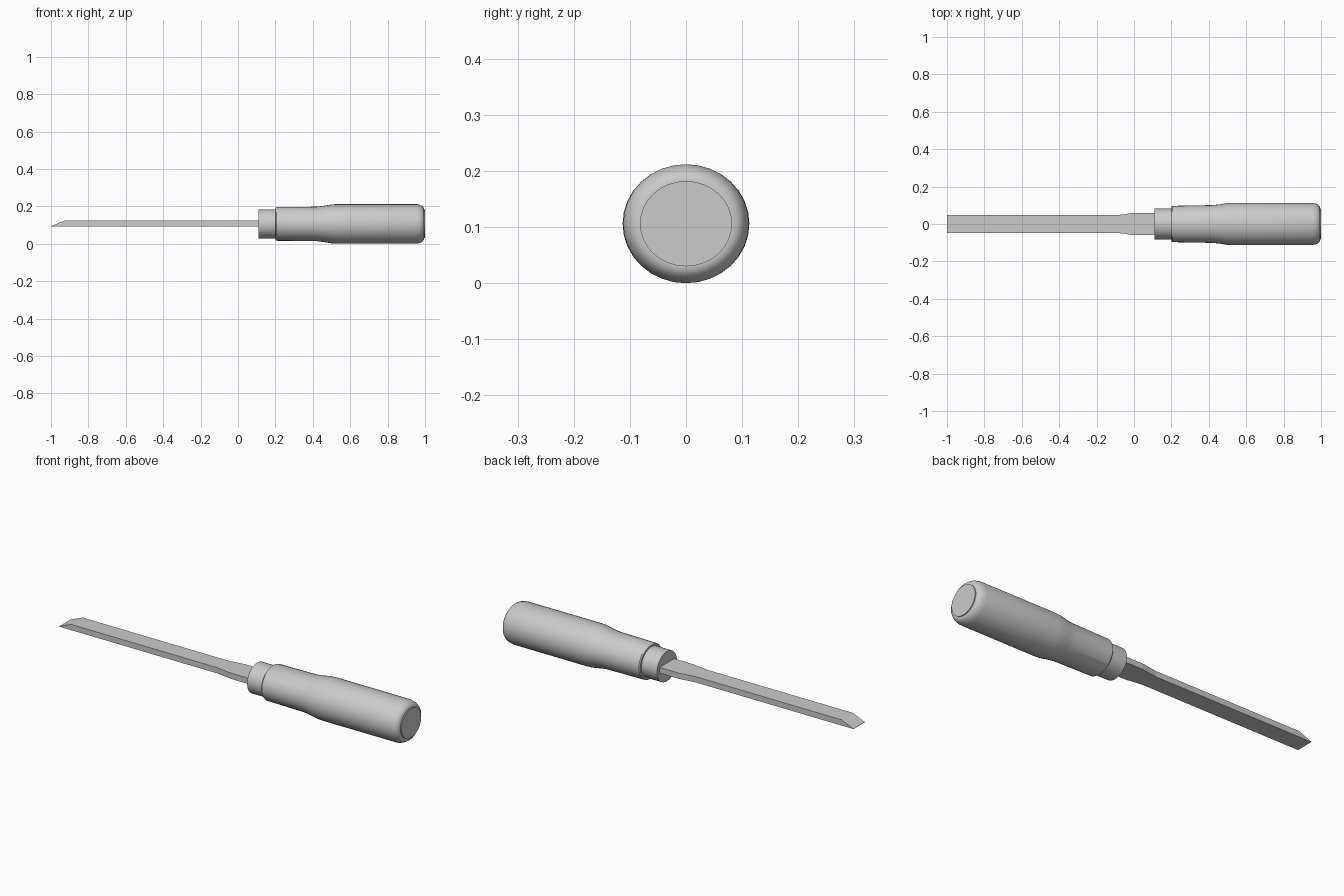
import bpy, bmesh, math
from mathutils import Vector

cube = bpy.data.objects.get("Cube")
if cube:
    bpy.data.objects.remove(cube, do_unlink=True)

AXIS_Z = 0.106
SIDES = 32

grey = bpy.data.materials.new("plain_grey")
grey.use_nodes = True
grey.diffuse_color = (0.6, 0.6, 0.6, 1)
grey.node_tree.nodes["Principled BSDF"].inputs["Base Color"].default_value = (0.6, 0.6, 0.6, 1)


def finish(name, bm, smooth):
    bmesh.ops.recalc_face_normals(bm, faces=bm.faces)
    mesh = bpy.data.meshes.new(name)
    bm.to_mesh(mesh)
    bm.free()
    mesh.materials.append(grey)
    ob = bpy.data.objects.new(name, mesh)
    bpy.context.collection.objects.link(ob)
    if smooth:
        bpy.ops.object.select_all(action='DESELECT')
        ob.select_set(True)
        bpy.context.view_layer.objects.active = ob
        bpy.ops.object.shade_smooth_by_angle(angle=math.radians(35))
    return ob


def lathe(name, profile):
    """Oval turning along x from (x, half width, half height) stations."""
    bm = bmesh.new()
    rings = []
    for x, ry, rz in profile:
        turn = [2 * math.pi * i / SIDES for i in range(SIDES)]
        rings.append([bm.verts.new((x, ry * math.cos(a), AXIS_Z + rz * math.sin(a))) for a in turn])
    for a, b in zip(rings, rings[1:]):
        for i in range(SIDES):
            j = (i + 1) % SIDES
            bm.faces.new((a[i], a[j], b[j], b[i]))
    bm.faces.new(rings[0])
    bm.faces.new(rings[-1])
    return finish(name, bm, True)


# Turned grip with a waist, a swelling and a rounded butt
lathe("handle", [(0.2, 0.092, 0.087), (0.205, 0.097, 0.09), (0.42, 0.101, 0.092),
                 (0.46, 0.105, 0.097), (0.5, 0.112, 0.104), (0.53, 0.113, 0.106),
                 (0.955, 0.112, 0.106), (0.975, 0.108, 0.101), (0.988, 0.1, 0.093),
                 (0.994, 0.091, 0.084), (0.995, 0.083, 0.077)])

# Flat disc set into the butt
lathe("end_cap", [(0.98, 0.082, 0.076), (1.0, 0.082, 0.076)])

# Collar between grip and blade
lathe("ferrule", [(0.11, 0.082, 0.078), (0.21, 0.082, 0.078)])

# Flat blade: half outline mirrored across the axis, tip sharpened from above
LOW, HIGH = 0.093, 0.123
half = [(-1, 0.047), (-0.93, 0.047), (-0.09, 0.047), (0, 0.06), (0.15, 0.06)]
bm = bmesh.new()
sections = []
for x, w in half:
    top = LOW + 0.001 if x == -1 else HIGH
    corners = [(-w, LOW), (w, LOW), (w, top), (-w, top)]
    sections.append([bm.verts.new(Vector((x, y, z))) for y, z in corners])
for a, b in zip(sections, sections[1:]):
    for i in range(4):
        j = (i + 1) % 4
        bm.faces.new((a[i], a[j], b[j], b[i]))
bm.faces.new(sections[0])
bm.faces.new(sections[-1])
finish("blade", bm, False)
